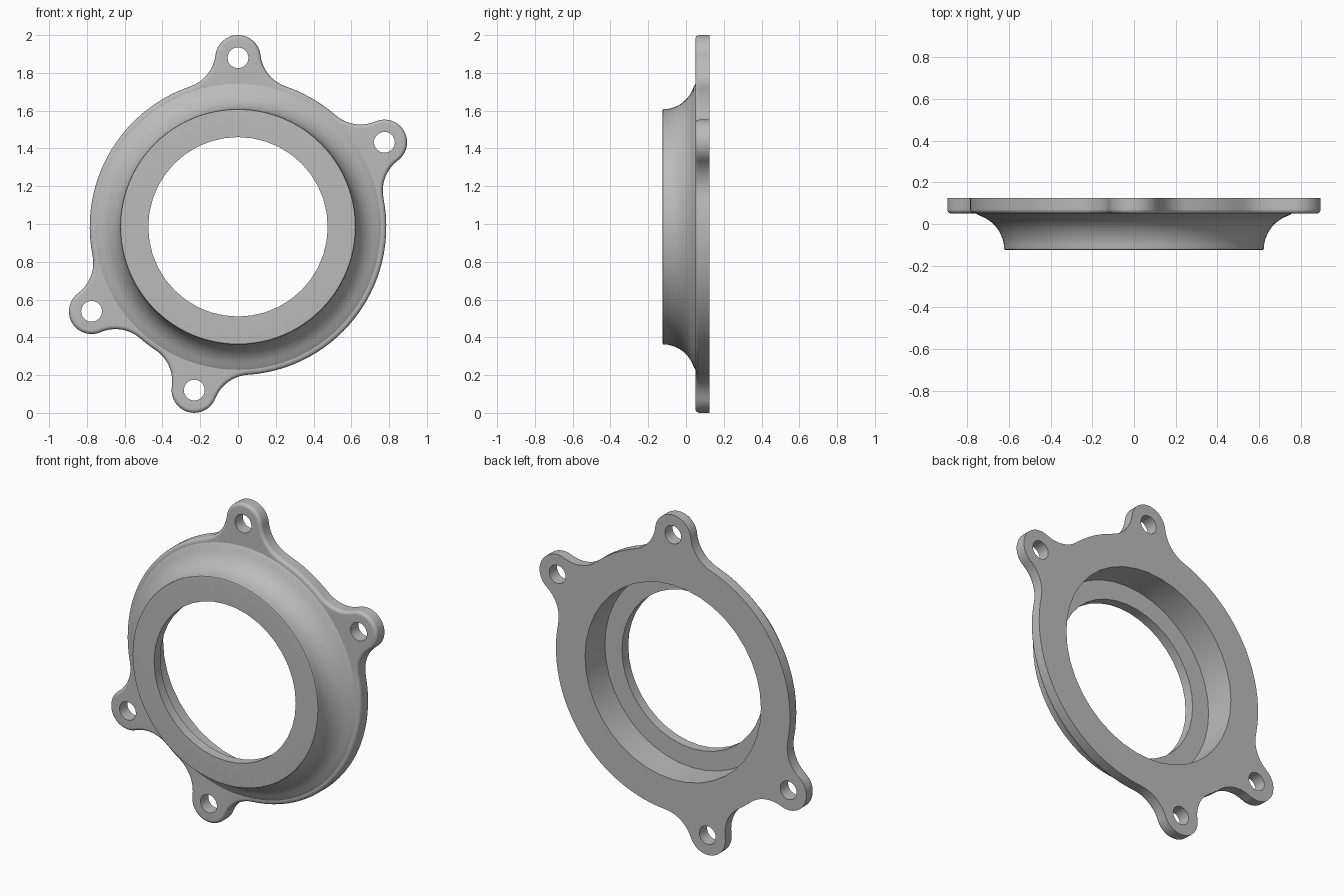
import bpy, bmesh
from math import sin, cos, pi, radians, acos, atan2, sqrt

cube = bpy.data.objects.get("Cube")
if cube:
    bpy.data.objects.remove(cube, do_unlink=True)

# Main dimensions
CZ = 0.985                     # height of the ring axis
DISC, LUG, FILLET = 0.785, 0.12, 0.2
LUG_DIST, HOLE = 0.895, 0.055
LUG_ANGLES = [radians(a) for a in (30, 90, 210, 255)]
BACK, FACE, LEDGE, NOSE = 0.125, 0.05, -0.065, -0.125
BORE, POCKET = 0.475, 0.59

bm = bmesh.new()


def arc(cx, cz, r, a0, a1, n):
    """Points of an arc, without its end point."""
    return [(cx + r * cos(a0 + (a1 - a0) * i / n),
             cz + r * sin(a0 + (a1 - a0) * i / n)) for i in range(n)]


def circle(r, n, cx=0, cz=0):
    return arc(cx, cz, r, 0, 2 * pi, n)


def ring(points, y):
    return [bm.verts.new((x, y, CZ + z)) for x, z in points]


def wall(a, b):
    n = len(a)
    for i in range(n):
        bm.faces.new((a[i], a[(i + 1) % n], b[(i + 1) % n], b[i]))


def walls(rings):
    for a, b in zip(rings, rings[1:]):
        wall(a, b)


def cap(*loops):
    """Flat face filling the first loop, with the other loops as openings."""
    edges = []
    for loop in loops:
        for i, v in enumerate(loop):
            w = loop[(i + 1) % len(loop)]
            edges.append(bm.edges.get((v, w)) or bm.edges.new((v, w)))
    bmesh.ops.triangle_fill(bm, edges=edges, use_beauty=True, normal=(0, 1, 0))


def outline(t):
    """Flange outline moved inward by t: disc, lugs and blending fillets."""
    R, r, f = DISC - t, LUG - t, FILLET + t
    d = R + f
    phi = acos((d * d + LUG_DIST ** 2 - (r + f) ** 2) / (2 * d * LUG_DIST))
    # direction from lug centre to fillet centre, relative to the lug axis
    psi = atan2(d * sin(phi), d * cos(phi) - LUG_DIST)
    pts = []
    for i, a in enumerate(LUG_ANGLES):
        nxt = LUG_ANGLES[(i + 1) % 4] + (2 * pi if i == 3 else 0)
        pts += arc(d * cos(a - phi), d * sin(a - phi), f,
                   a - phi + pi, a - psi + pi, 10)
        pts += arc(LUG_DIST * cos(a), LUG_DIST * sin(a), r, a - psi, a + psi, 24)
        pts += arc(d * cos(a + phi), d * sin(a + phi), f,
                   a + psi - pi, a + phi - pi, 10)
        span = nxt - a - 2 * phi
        pts += arc(0, 0, R, a + phi, nxt - phi, max(3, int(span / 0.06)))
    return pts


# Flange rim with a rounded front edge
ROUND = 0.02
rim = [ring(outline(0), BACK)]
for k in range(5):
    a = k * pi / 8
    rim.append(ring(outline(ROUND * (1 - cos(a))), FACE + ROUND * (1 - sin(a))))
walls(rim)

# Bolt holes through the lugs
holes = []
for a in LUG_ANGLES:
    pts = circle(HOLE, 32, LUG_DIST * cos(a), LUG_DIST * sin(a))
    holes.append((ring(pts, BACK), ring(pts, FACE)))
    wall(*holes[-1])

# Flared neck: concave sweep from the flange down to the rounded nose edge
flare = [(0.757, FACE)]
for k in range(1, 11):
    a = radians(100 + 8 * k)
    flare.append((0.795 + 0.173 * cos(a), -0.123 + 0.172 * sin(a)))
flare = flare[:-1] + [(0.624, -0.115), (0.621, -0.122), (0.614, NOSE)]
neck = [ring(circle(r, 96), y) for r, y in flare]
walls(neck)

# Bore and the wider pocket behind it
bore = [ring(circle(BORE, 40), y) for y in (NOSE, LEDGE)]
pocket = [ring(circle(POCKET, 40), y) for y in (LEDGE, BACK)]
walls(bore)
walls(pocket)

# Flat faces: nose, ledge, flange front and flange back
cap(neck[-1], bore[0])
cap(pocket[0], bore[1])
cap(rim[-1], neck[0], *[h[1] for h in holes])
cap(rim[0], pocket[1], *[h[0] for h in holes])

bmesh.ops.recalc_face_normals(bm, faces=bm.faces[:])
mesh = bpy.data.meshes.new("flanged_ring")
bm.to_mesh(mesh)
bm.free()
body = bpy.data.objects.new("flanged_ring", mesh)
bpy.context.collection.objects.link(body)

# Plain grey metal
grey = bpy.data.materials.new("grey")
grey.use_nodes = True
color = (0.5, 0.5, 0.5, 1)
grey.diffuse_color = color
grey.node_tree.nodes["Principled BSDF"].inputs["Base Color"].default_value = color
mesh.materials.append(grey)

# Smooth shading with sharp edges kept
bpy.ops.object.select_all(action='DESELECT')
body.select_set(True)
bpy.context.view_layer.objects.active = body
bpy.ops.object.shade_smooth_by_angle(angle=radians(30))
weighted = body.modifiers.new("even_normals", 'WEIGHTED_NORMAL')
weighted.keep_sharp = True
